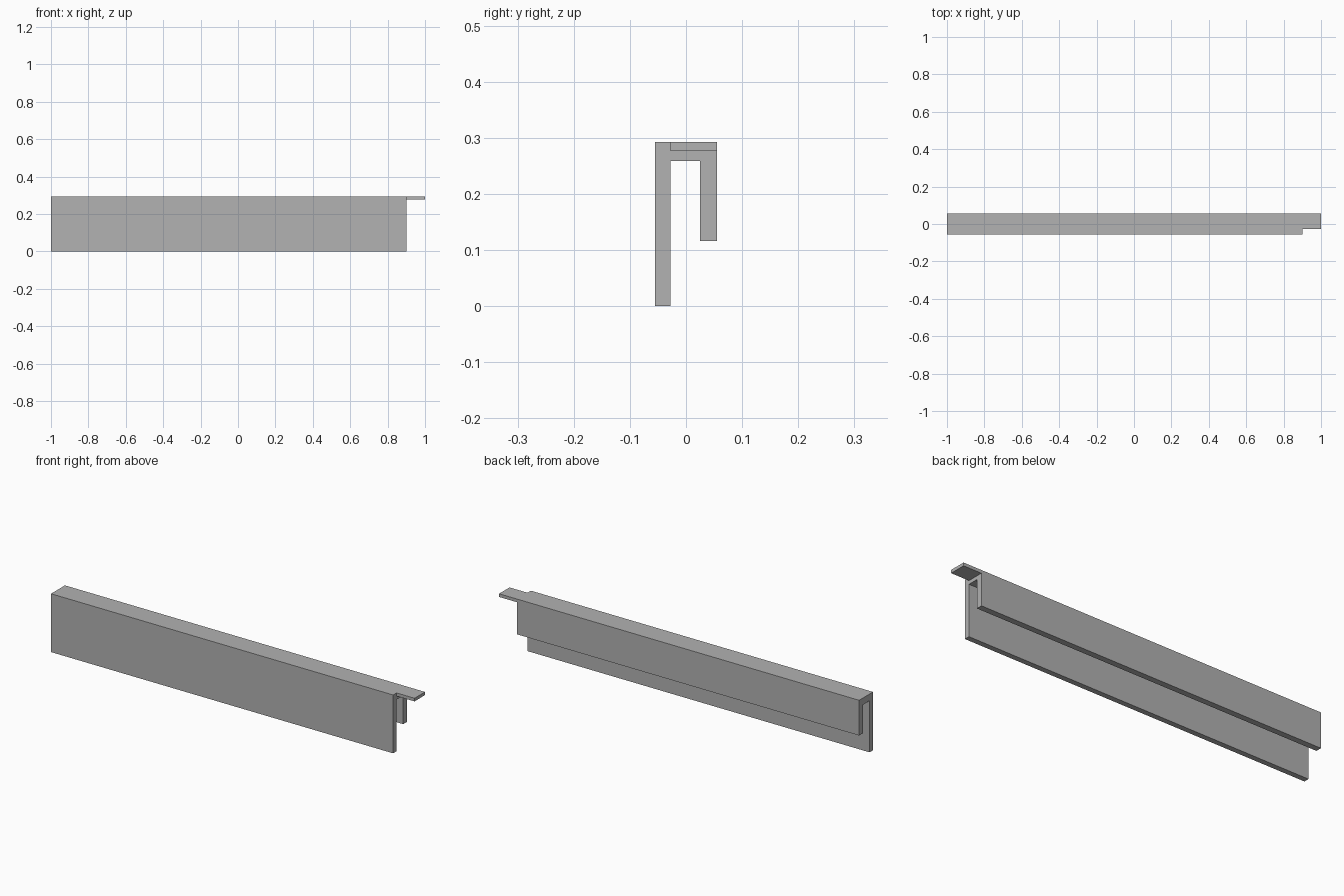
import bpy
import bmesh
from math import radians

cube = bpy.data.objects.get("Cube")
if cube:
    bpy.data.objects.remove(cube, do_unlink=True)

# Single plain grey material
grey = bpy.data.materials.new("plain_grey")
grey.use_nodes = True
colour = (0.445, 0.445, 0.445, 1)
grey.diffuse_color = colour
grey.node_tree.nodes["Principled BSDF"].inputs["Base Color"].default_value = colour

# Key positions of the hooked section
X_START, X_BODY, X_TAB = -1.0, 0.9, 1.0
FRONT, FRONT_IN, BACK_IN, BACK = -0.055, -0.028, 0.025, 0.055
TOP, TAB_LOW, BRIDGE_LOW, BACK_LOW = 0.293, 0.277, 0.259, 0.116

# Section in (y, z): long front leg, bridge and short back leg
hook = [(FRONT, 0), (FRONT_IN, 0), (FRONT_IN, BRIDGE_LOW), (BACK_IN, BRIDGE_LOW),
        (BACK_IN, BACK_LOW), (BACK, BACK_LOW), (BACK, TAB_LOW),
        (FRONT_IN, TAB_LOW), (FRONT_IN, TOP), (FRONT, TOP)]
# Upper strip of the bridge, which runs on as the end tab
tab = [(FRONT_IN, TAB_LOW), (BACK, TAB_LOW), (BACK, TOP), (FRONT_IN, TOP)]

bm = bmesh.new()
for outline in (hook, tab):
    bm.faces.new([bm.verts.new((X_START, y, z)) for y, z in outline])
bmesh.ops.remove_doubles(bm, verts=bm.verts[:], dist=0.0001)


def extrude(faces, length):
    """Push faces along x and return the new end faces."""
    geom = bmesh.ops.extrude_face_region(bm, geom=faces)["geom"]
    verts = [g for g in geom if isinstance(g, bmesh.types.BMVert)]
    bmesh.ops.translate(bm, verts=verts, vec=(length, 0, 0))
    return [g for g in geom if isinstance(g, bmesh.types.BMFace)]


# Main rail, then the tab beyond its right-hand end
ends = extrude(bm.faces[:], X_BODY - X_START)
tab_end = min(ends, key=lambda f: len(f.verts))
extrude([tab_end], X_TAB - X_BODY)

# Merge flat neighbours into clean faces
bmesh.ops.recalc_face_normals(bm, faces=bm.faces[:])
bmesh.ops.dissolve_limit(bm, angle_limit=radians(1),
                         verts=bm.verts[:], edges=bm.edges[:])

mesh = bpy.data.meshes.new("hooked_rail")
bm.to_mesh(mesh)
bm.free()
mesh.materials.append(grey)
rail = bpy.data.objects.new("hooked_rail", mesh)
bpy.context.collection.objects.link(rail)
